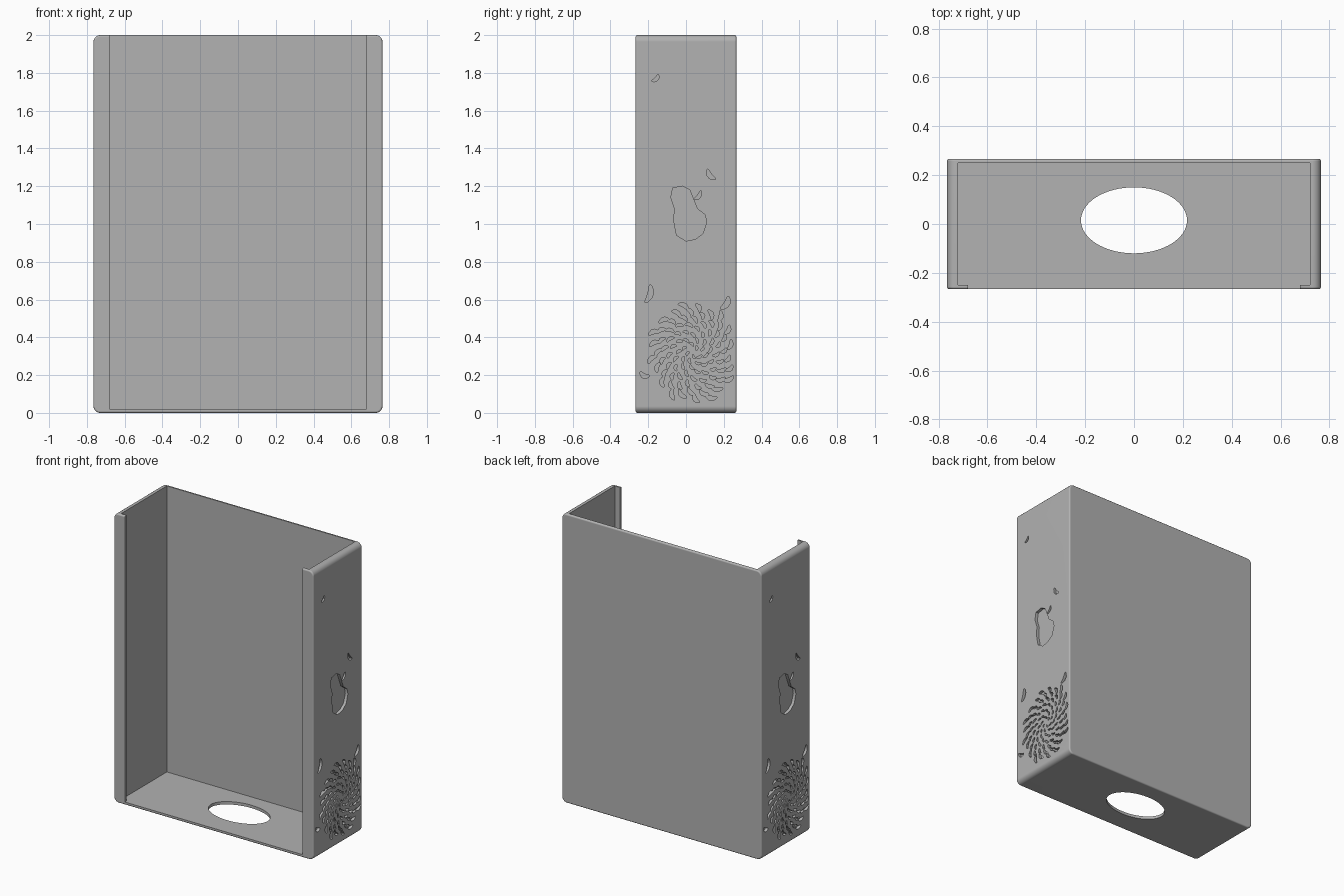
import bpy, bmesh, math, random
from mathutils import Vector

random.seed(4)
if "Cube" in bpy.data.objects:
    bpy.data.objects.remove(bpy.data.objects["Cube"], do_unlink=True)

W, D, H = 0.765, 0.267, 2.0      # half width, half depth, height
WALL_X, FLOOR, LIP_X = 0.72, 0.02, 0.68
CARVE = 0.02                     # depth of the side carvings

grey = bpy.data.materials.new("plain_grey")
grey.use_nodes = True
grey.diffuse_color = (0.445, 0.445, 0.445, 1)
bsdf = next(n for n in grey.node_tree.nodes if n.type == 'BSDF_PRINCIPLED')
bsdf.inputs["Base Color"].default_value = grey.diffuse_color


def to_object(name, bm):
    bmesh.ops.recalc_face_normals(bm, faces=bm.faces)
    mesh = bpy.data.meshes.new(name)
    bm.to_mesh(mesh)
    bm.free()
    mesh.materials.append(grey)
    obj = bpy.data.objects.new(name, mesh)
    bpy.context.collection.objects.link(obj)
    return obj


def box(bm, lo, hi):
    verts = bmesh.ops.create_cube(bm, size=1)["verts"]
    for v in verts:
        v.co = Vector([l + (c + 0.5) * (h - l) for c, l, h in zip(v.co, lo, hi)])


def prism(bm, points, push):
    face = bm.faces.new([bm.verts.new(p) for p in points])
    new = bmesh.ops.extrude_face_region(bm, geom=[face])["geom"]
    bmesh.ops.translate(bm, vec=push,
                        verts=[g for g in new if isinstance(g, bmesh.types.BMVert)])


def carve(target, cutter):
    cutter.hide_render = True
    mod = target.modifiers.new("carve", 'BOOLEAN')
    mod.operation = 'DIFFERENCE'
    mod.solver = 'EXACT'
    mod.use_self = True
    mod.object = cutter
    bpy.ops.object.select_all(action='DESELECT')
    bpy.context.view_layer.objects.active = target
    target.select_set(True)
    bpy.ops.object.modifier_apply(modifier=mod.name)
    bpy.data.objects.remove(cutter, do_unlink=True)


# Outer body: block with large side rounding and a fine front/back rounding
bm = bmesh.new()
box(bm, (-W, -D, 0), (W, D, H))
along_y = [e for e in bm.edges if abs(e.verts[0].co.y - e.verts[1].co.y) > 0.1]
bmesh.ops.bevel(bm, geom=along_y, offset=0.035, segments=5, profile=0.5, affect='EDGES')
rims = [e for e in bm.edges if abs(e.verts[0].co.y - e.verts[1].co.y) < 0.01
        and any(len(f.verts) > 4 for f in e.link_faces)]
bmesh.ops.bevel(bm, geom=rims, offset=0.01, segments=3, profile=0.5, affect='EDGES')
holder = to_object("holder_body", bm)

# Inner space, open at the top
bm = bmesh.new()
box(bm, (-WALL_X, -0.25, FLOOR), (WALL_X, 0.25, H + 1))
carve(holder, to_object("inner_space", bm))

# Front opening between the two lips
bm = bmesh.new()
box(bm, (-LIP_X, -1, FLOOR), (LIP_X, 0, H + 1))
carve(holder, to_object("front_opening", bm))

# Oval hole in the floor
bm = bmesh.new()
ring = [math.tau * i / 64 for i in range(64)]
prism(bm, [(0.217 * math.cos(a), 0.015 + 0.135 * math.sin(a), -0.5) for a in ring], (0, 0, 0.8))
carve(holder, to_object("floor_hole", bm))


# Carved side pattern, turned half round for the other side
def add_shape(bm, outline, side):
    prism(bm, [(side * (W - CARVE), side * y, z) for y, z in outline], (side * 0.1, 0, 0))


def petal(y, z, length, width, angle):
    pts = []
    for i in range(10):
        a = math.tau * i / 10
        u, v = length / 2 * math.cos(a), width / 2 * math.sin(a)
        v += width * 0.5 * (math.cos(a) ** 2 - 0.5)       # slight curl
        pts.append((y + u * math.cos(angle) - v * math.sin(angle),
                    z + u * math.sin(angle) + v * math.cos(angle)))
    return pts


shapes = [
    # large fruit-like recess
    [(-0.07, 1.19), (-0.02, 1.2), (0.02, 1.18), (0.06, 1.08), (0.1, 1.05), (0.11, 1.01),
     (0.09, 0.95), (0.05, 0.92), (0, 0.91), (-0.05, 0.94), (-0.065, 1.02),
     (-0.06, 1.08), (-0.08, 1.14)],
    # loose petals
    petal(0.065, 1.15, 0.06, 0.02, 0.9),
    petal(0.13, 1.26, 0.07, 0.025, -0.9),
    petal(-0.16, 1.77, 0.05, 0.02, 0.8),
    petal(-0.195, 0.63, 0.1, 0.03, 1.3),
    petal(-0.22, 0.2, 0.055, 0.025, -0.4),
    petal(0.21, 0.58, 0.08, 0.03, 1.0),
]
# flower head: swirl of petals growing outward
COUNT = 100
for i in range(2, COUNT):
    t = i / COUNT
    r = 0.26 * t ** 0.62
    a = i * 2.39996
    y, z = 0.04 + 0.9 * r * math.cos(a), 0.32 + r * math.sin(a)
    if z < 0.06 or y > 0.245:
        continue
    size = 0.026 + 0.03 * t
    shapes.append(petal(y, z, size * random.uniform(0.9, 1.2), size * 0.42,
                        a + 0.8 + random.uniform(-0.3, 0.3)))

for side in (1, -1):
    bm = bmesh.new()
    for outline in shapes:
        add_shape(bm, outline, side)
    carve(holder, to_object("side_carving", bm))

# Smooth roundings, crisp edges
bpy.ops.object.select_all(action='DESELECT')
bpy.context.view_layer.objects.active = holder
holder.select_set(True)
bpy.ops.object.shade_smooth_by_angle(angle=math.radians(35))
weighted = holder.modifiers.new("even_shading", 'WEIGHTED_NORMAL')
weighted.keep_sharp = True
